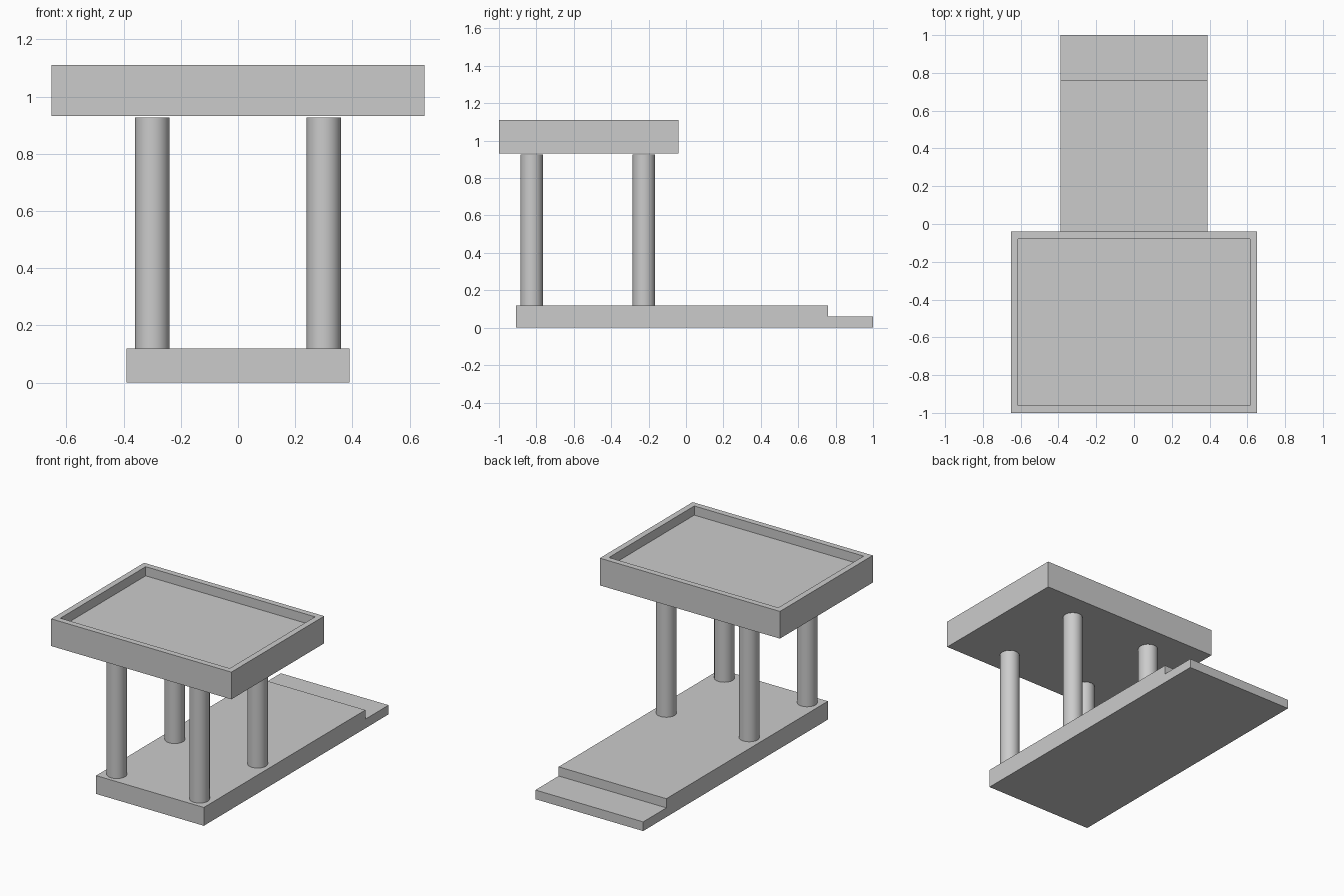
import bpy
import bmesh
from mathutils import Vector

cube = bpy.data.objects.get("Cube")
if cube:
    bpy.data.objects.remove(cube, do_unlink=True)

grey = bpy.data.materials.new("plain grey")
grey.use_nodes = True
GREY = (0.6, 0.6, 0.6, 1)
grey.diffuse_color = GREY
grey.node_tree.nodes["Principled BSDF"].inputs["Base Color"].default_value = GREY


def add_object(name, bm):
    bmesh.ops.recalc_face_normals(bm, faces=bm.faces)
    mesh = bpy.data.meshes.new(name)
    bm.to_mesh(mesh)
    bm.free()
    mesh.materials.append(grey)
    obj = bpy.data.objects.new(name, mesh)
    bpy.context.collection.objects.link(obj)
    return obj


# Stepped base: side profile extruded across the width
HALF_WIDTH = 0.39
profile = [(-0.91, 0), (1, 0), (1, 0.06), (0.76, 0.06), (0.76, 0.12), (-0.91, 0.12)]
bm = bmesh.new()
side = bm.faces.new([bm.verts.new((-HALF_WIDTH, y, z)) for y, z in profile])
extruded = bmesh.ops.extrude_face_region(bm, geom=[side], use_keep_orig=True)
moved = [v for v in extruded["geom"] if isinstance(v, bmesh.types.BMVert)]
bmesh.ops.translate(bm, verts=moved, vec=(2 * HALF_WIDTH, 0, 0))
add_object("stepped_base", bm)

# Roof tray: box whose top is inset to a rim and sunk
low, high = Vector((-0.652, -1, 0.932)), Vector((0.652, -0.04, 1.11))
bm = bmesh.new()
bmesh.ops.create_cube(bm, size=1)
bmesh.ops.scale(bm, verts=bm.verts, vec=high - low)
bmesh.ops.translate(bm, verts=bm.verts, vec=(low + high) / 2)
bm.normal_update()
top = max(bm.faces, key=lambda f: f.calc_center_median().z)
bmesh.ops.inset_region(bm, faces=[top], thickness=0.055)
floor = bmesh.ops.extrude_face_region(bm, geom=[top])
sunk = [v for v in floor["geom"] if isinstance(v, bmesh.types.BMVert)]
bmesh.ops.translate(bm, verts=sunk, vec=(0, 0, -0.06))
if top.is_valid:
    bmesh.ops.delete(bm, geom=[top], context="FACES_ONLY")
add_object("roof_tray", bm)

# Four round pillars
for side_name, x in (("right", -0.3), ("left", 0.3)):
    for end_name, y in (("front", -0.825), ("back", -0.225)):
        bpy.ops.mesh.primitive_cylinder_add(
            vertices=48, radius=0.06, depth=0.807, location=(x, y, 0.5235))
        pillar = bpy.context.object
        pillar.name = f"{end_name}_{side_name}_pillar"
        pillar.data.materials.append(grey)
        bpy.ops.object.shade_smooth_by_angle()
